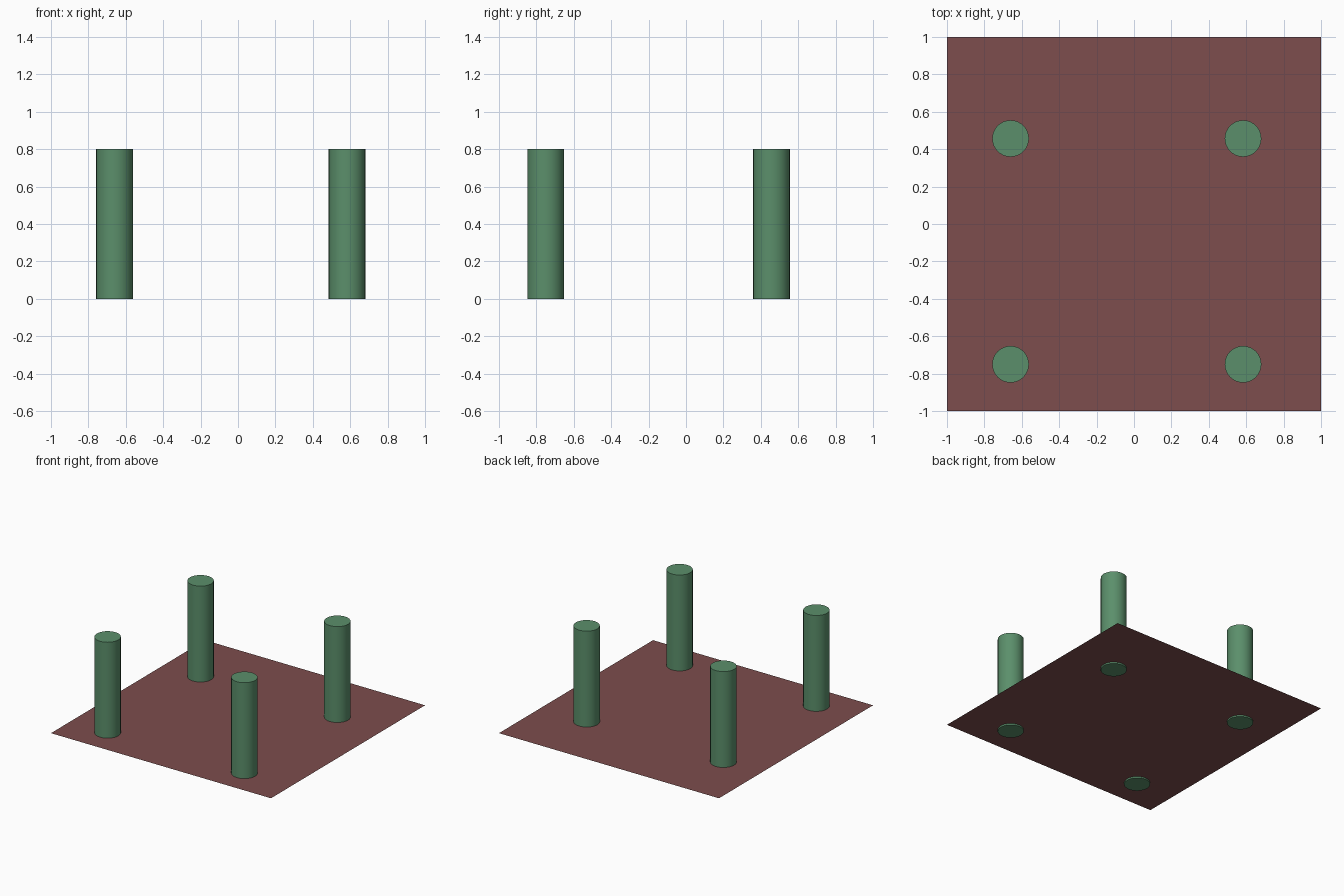
import bpy
import math

cube = bpy.data.objects.get("Cube")
if cube:
    bpy.data.objects.remove(cube, do_unlink=True)


def make_material(name, color):
    mat = bpy.data.materials.new(name)
    mat.use_nodes = True
    mat.diffuse_color = color
    mat.node_tree.nodes["Principled BSDF"].inputs["Base Color"].default_value = color
    return mat


green = make_material("muted green", (0.105, 0.275, 0.147, 1))
brown = make_material("reddish brown", (0.205, 0.075, 0.075, 1))

RADIUS, HEIGHT = 0.098, 0.8
FLOOR_Z = 0.012  # posts reach slightly below the floor sheet

# Thin square floor sheet
bpy.ops.mesh.primitive_plane_add(size=2, location=(0, 0, FLOOR_Z))
floor = bpy.context.object
floor.name = "floor"
floor.data.materials.append(brown)

# Four round posts
for depth_name, y in (("front", -0.75), ("back", 0.457)):
    for side_name, x in (("right", -0.66), ("left", 0.583)):
        bpy.ops.mesh.primitive_cylinder_add(
            vertices=32, radius=RADIUS, depth=HEIGHT, location=(x, y, HEIGHT / 2))
        post = bpy.context.object
        post.name = f"{depth_name}_{side_name}_post"
        post.data.materials.append(green)
        bpy.ops.object.shade_smooth_by_angle(angle=math.radians(30))
